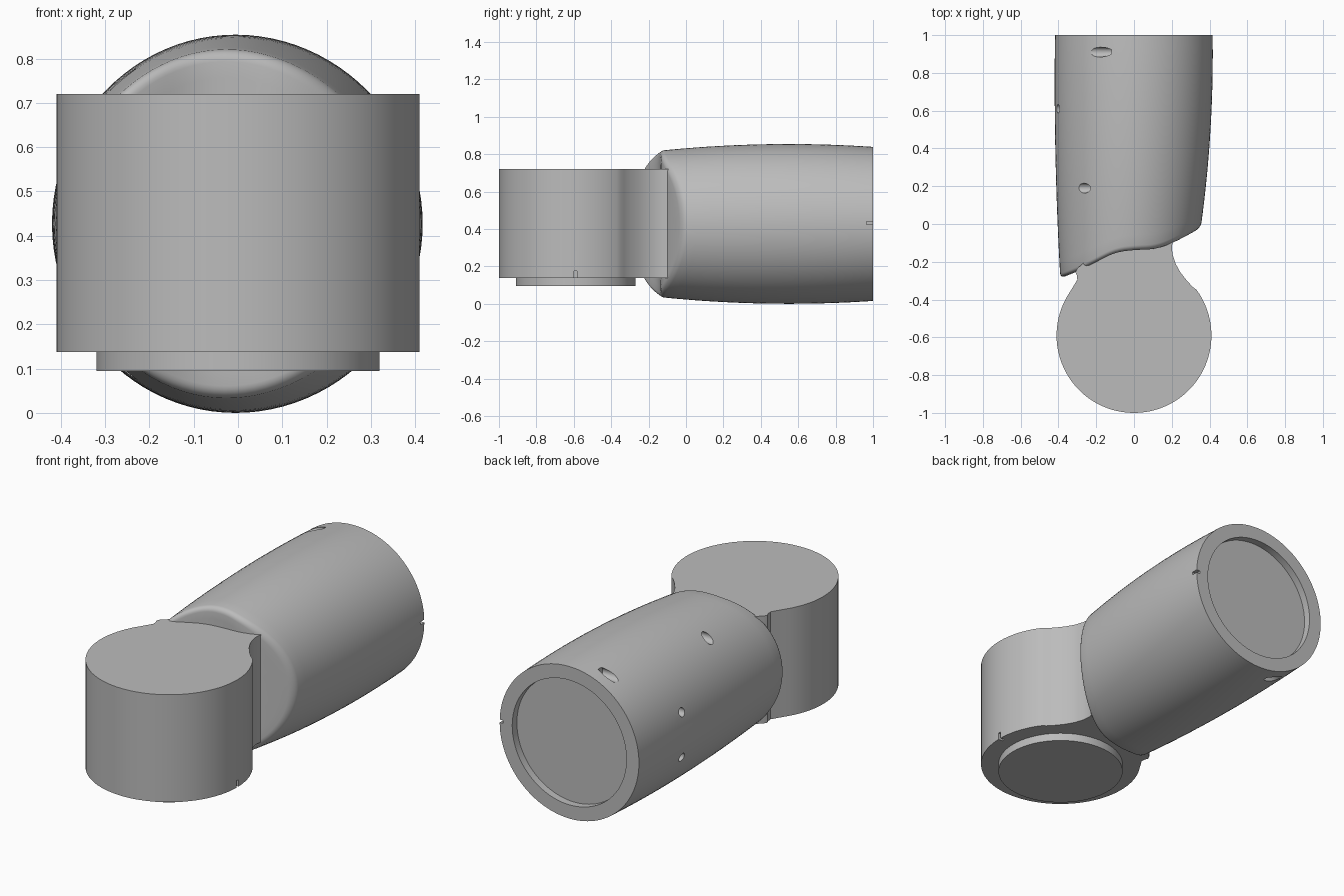
import bpy, bmesh, math
from mathutils import Matrix

if "Cube" in bpy.data.objects:
    bpy.data.objects.remove(bpy.data.objects["Cube"])

# Single material
grey = bpy.data.materials.new("plain grey")
grey.use_nodes = True
color = (0.5, 0.5, 0.5, 1)
grey.diffuse_color = color
grey.node_tree.nodes["Principled BSDF"].inputs["Base Color"].default_value = color

MID = 0.427          # height of the tube axis
COL_Y = -0.59        # column axis
COL_R = 0.41
SEGS = 96


def make(name, bm):
    bmesh.ops.recalc_face_normals(bm, faces=bm.faces)
    mesh = bpy.data.meshes.new(name)
    bm.to_mesh(mesh)
    bm.free()
    ob = bpy.data.objects.new(name, mesh)
    bpy.context.collection.objects.link(ob)
    mesh.materials.append(grey)
    return ob


def activate(ob):
    bpy.ops.object.select_all(action='DESELECT')
    ob.select_set(True)
    bpy.context.view_layer.objects.active = ob


def smooth(ob):
    activate(ob)
    bpy.ops.object.shade_smooth_by_angle(angle=math.radians(30))


def cut(ob, bm):
    cutter = make("cutter", bm)
    cutter.hide_render = True
    activate(ob)
    mod = ob.modifiers.new("cut", 'BOOLEAN')
    mod.operation = 'DIFFERENCE'
    mod.solver = 'EXACT'
    mod.object = cutter
    bpy.ops.object.modifier_apply(modifier=mod.name)
    bpy.data.objects.remove(cutter)


def add_box(bm, center, size):
    m = Matrix.Translation(center) @ Matrix.Diagonal((*size, 1))
    bmesh.ops.create_cube(bm, size=1, matrix=m)


def add_x_hole(bm, x0, x1, y, z, r):
    m = Matrix.Translation(((x0 + x1) / 2, y, z)) @ Matrix.Rotation(math.pi / 2, 4, 'Y')
    bmesh.ops.create_cone(bm, cap_ends=True, segments=24, radius1=r, radius2=r,
                          depth=abs(x1 - x0), matrix=m)


# Wavy front edge of the tube: y as a function of x
EDGE = [(-0.5, -0.32), (-0.39, -0.288), (-0.29, -0.247), (-0.18, -0.19), (-0.1, -0.15),
        (0, -0.137), (0.11, -0.134), (0.2, -0.103), (0.32, -0.04), (0.36, -0.015), (0.5, 0.05)]


def edge_line(x):
    for (x0, y0), (x1, y1) in zip(EDGE, EDGE[1:]):
        if x <= x1:
            return y0 + (y1 - y0) * (x - x0) / (x1 - x0)
    return EDGE[-1][1]


def edge(x):
    return sum(edge_line(x + d * 0.02) for d in range(-2, 3)) / 5


# Tube outline: gentle barrel, offset slightly to one side
def section(y, a, inset=0.0, scale=1.0):
    right = 0.417 - 0.075 * (y - 0.9) ** 2
    left = -0.42 + 0.028 * (y - 0.75) ** 2
    rx = ((right - left) / 2 - inset) * scale
    rz = (0.427 - 0.075 * (y - 0.55) ** 2 - inset) * scale
    return (right + left) / 2 + rx * math.cos(a), MID + rz * math.sin(a)


def front_point(a, inset, scale, back):
    y = -0.14
    for _ in range(6):
        x, z = section(y, a, inset, scale)
        y = edge(x) + back
    return x, y, z


def build_tube():
    bm = bmesh.new()
    angles = [2 * math.pi * i / SEGS for i in range(SEGS)]
    fillet = 0.025
    rings = []
    # Back recess and rim
    for y, s in ((0.96, 0.82), (1.0, 0.82)):
        rings.append([(x, y, z) for x, z in (section(1, a, 0, s) for a in angles)])
    # Body
    steps = 20
    for k in range(steps + 1):
        ring = []
        for a in angles:
            y0 = front_point(a, 0, 1, fillet)[1]
            y = 1 + (y0 - 1) * k / steps
            x, z = section(y, a)
            ring.append((x, y, z))
        rings.append(ring)
    # Rounded lip
    for k in range(1, 6):
        t = k / 5 * math.pi / 2
        rings.append([front_point(a, fillet * (1 - math.cos(t)), 1,
                                  fillet * (1 - math.sin(t))) for a in angles])
    # Curved front face
    for s in (0.9, 0.8, 0.65, 0.5, 0.35, 0.2, 0.08):
        rings.append([front_point(a, fillet, s, 0) for a in angles])
    rows = [[bm.verts.new(p) for p in ring] for ring in rings]
    for r0, r1 in zip(rows, rows[1:]):
        for i in range(SEGS):
            j = (i + 1) % SEGS
            bm.faces.new((r0[i], r0[j], r1[j], r1[i]))
    bm.faces.new(rows[0])
    bm.faces.new(rows[-1])
    return make("arm_tube", bm)


tube = build_tube()

# Screw holes from the side, mirrored about the axis, plus the alignment notch
holes = bmesh.new()
for side in (-1, 1):
    add_x_hole(holes, -0.6, -0.12, 0.91, MID + side * 0.377, 0.026)
    add_x_hole(holes, -0.6, -0.2, 0.19, MID + side * 0.325, 0.026)
    add_x_hole(holes, -0.6, -0.34, 0.61, MID + side * 0.122, 0.023)
add_box(holes, (0.42, 0.99, 0.432), (0.05, 0.05, 0.016))
cut(tube, holes)
smooth(tube)

# Column with the neck blending into the tube, as one extruded outline
outline = []
arc_steps = 72
for k in range(arc_steps + 1):
    t = math.radians(36 - 250 * k / arc_steps)
    outline.append((COL_R * math.cos(t), COL_Y + COL_R * math.sin(t)))
outline += [(-0.315, -0.32), (-0.3, -0.295), (-0.303, -0.27), (-0.31, -0.255), (-0.3, -0.235),
            (-0.26, -0.2), (-0.18, -0.05), (0.17, -0.05), (0.205, -0.09), (0.2, -0.125),
            (0.205, -0.165), (0.22, -0.21), (0.245, -0.255), (0.28, -0.3), (0.31, -0.332)]
bm = bmesh.new()
base = bm.faces.new([bm.verts.new((x, y, 0.138)) for x, y in outline])
ext = bmesh.ops.extrude_face_region(bm, geom=[base])
top_verts = [v for v in ext["geom"] if isinstance(v, bmesh.types.BMVert)]
bmesh.ops.translate(bm, verts=top_verts, vec=(0, 0, 0.582))
column = make("joint_column", bm)

notch = bmesh.new()
add_box(notch, (0.41, COL_Y, 0.15), (0.05, 0.016, 0.05))
cut(column, notch)
smooth(column)

# Round flange under the column
bm = bmesh.new()
bmesh.ops.create_cone(bm, cap_ends=True, segments=72, radius1=0.32, radius2=0.32, depth=0.055,
                      matrix=Matrix.Translation((0, COL_Y, 0.1225)))
smooth(make("bottom_flange", bm))
